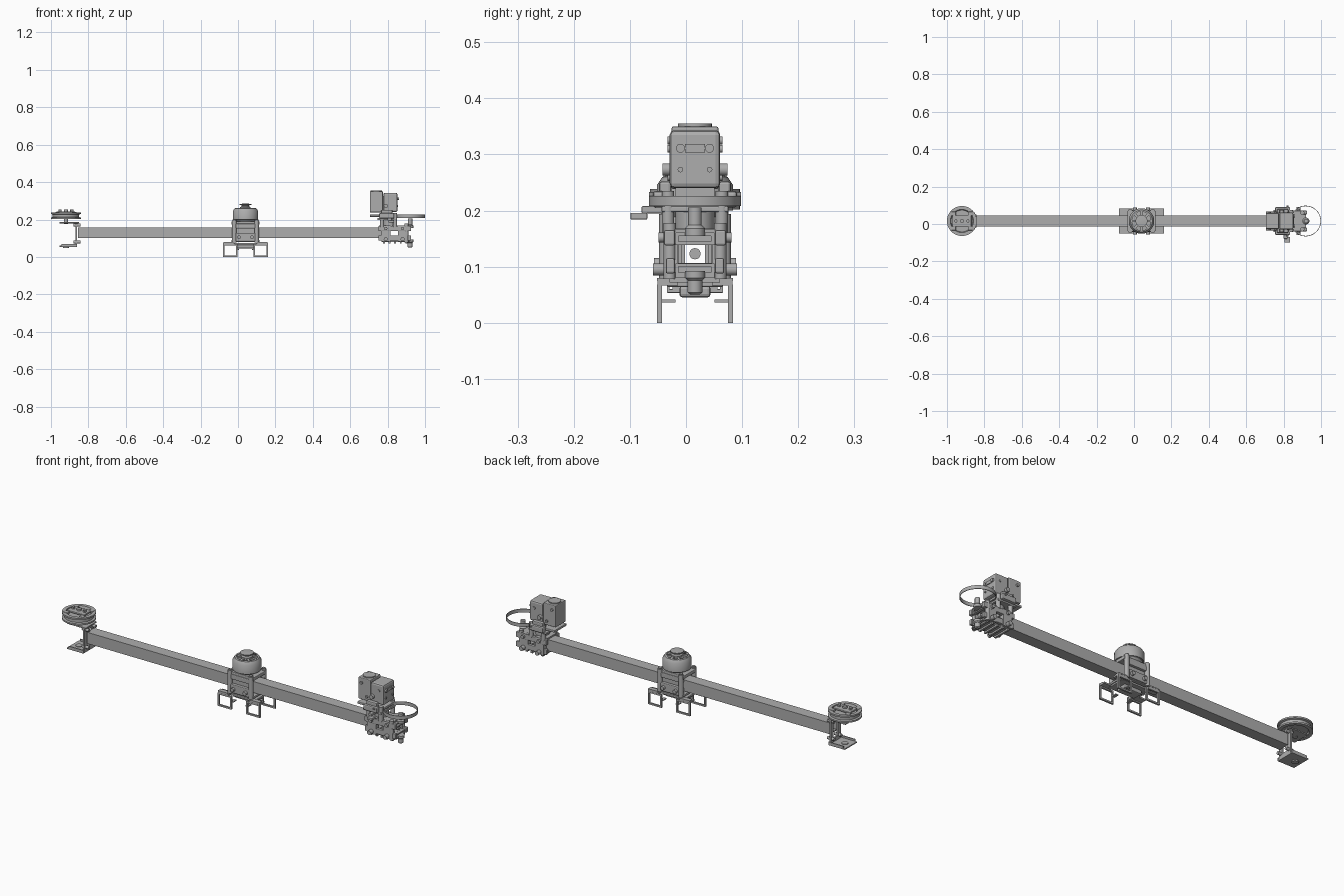
import bpy, bmesh, math
from mathutils import Vector, Matrix

if "Cube" in bpy.data.objects:
    bpy.data.objects.remove(bpy.data.objects["Cube"])

grey = bpy.data.materials.new("machine_grey")
grey.use_nodes = True
colour = (0.42, 0.42, 0.42, 1)
grey.diffuse_color = colour
grey.node_tree.nodes["Principled BSDF"].inputs["Base Color"].default_value = colour

YC = 0.016           # centre line of the whole machine
SIDES = (-1, 1)
TURN = {"z": Matrix(), "x": Matrix.Rotation(math.pi / 2, 4, "Y"),
        "y": Matrix.Rotation(-math.pi / 2, 4, "X")}


def finish(name, bm, smooth=False, bevel=0):
    bmesh.ops.recalc_face_normals(bm, faces=bm.faces)
    mesh = bpy.data.meshes.new(name)
    bm.to_mesh(mesh)
    bm.free()
    mesh.materials.append(grey)
    ob = bpy.data.objects.new(name, mesh)
    bpy.context.collection.objects.link(ob)
    if bevel:
        mod = ob.modifiers.new("edge", "BEVEL")
        mod.width, mod.segments = bevel, 2
    if smooth:
        bpy.ops.object.select_all(action="DESELECT")
        ob.select_set(True)
        bpy.context.view_layer.objects.active = ob
        bpy.ops.object.shade_smooth_by_angle(angle=math.radians(35))
    return ob


def box(name, x, y, z, bevel=0):
    """Box from (low, high) ranges; y is measured from the centre line."""
    bm = bmesh.new()
    bmesh.ops.create_cube(bm, size=1)
    for v in bm.verts:
        v.co = [r[0] if c < 0 else r[1] for c, r in zip(v.co, (x, y, z))]
        v.co.y += YC
    return finish(name, bm, bevel=bevel)


def pair(name, x, y, z, bevel=0):
    for s, side in zip(SIDES, ("right", "left")):
        box(f"{name}_{side}", x, sorted((s * y[0], s * y[1])), z, bevel)


def lathe(name, at, profile, closed=False, axis="z", n=40):
    """Turn (radius, height) points around an axis through a point."""
    bm = bmesh.new()
    rings = []
    for r, h in profile:
        rings.append([bm.verts.new((r * math.cos(a), r * math.sin(a), h))
                      for a in (2 * math.pi * i / n for i in range(n))])
    links = list(zip(rings, rings[1:]))
    if closed:
        links.append((rings[-1], rings[0]))
    else:
        bm.faces.new(rings[0])
        bm.faces.new(rings[-1])
    for a, b in links:
        for i in range(n):
            j = (i + 1) % n
            bm.faces.new((a[i], a[j], b[j], b[i]))
    place = Matrix.Translation(Vector(at) + Vector((0, YC, 0))) @ TURN[axis]
    bmesh.ops.transform(bm, matrix=place, verts=bm.verts)
    return finish(name, bm, smooth=True)


def rod(name, at, r, length, axis="z", n=20):
    return lathe(name, at, [(r, 0), (r, length)], axis=axis, n=n)


def frame(name, axis, at, size, wall, depth):
    """Rectangular ring extruded along x or y, starting at a point."""
    bm = bmesh.new()
    loops = []
    for d in (0, depth):
        for inset in (0, wall):
            w, h = size[0] / 2 - inset, size[1] / 2 - inset
            pts = [(-w, -h), (w, -h), (w, h), (-w, h)]
            loops.append([bm.verts.new(Vector(at) + Vector(
                (d, YC + u, v) if axis == "x" else (u, YC + d, v))) for u, v in pts])
    for a, b in ((0, 1), (1, 3), (3, 2), (2, 0)):
        for i in range(4):
            j = (i + 1) % 4
            bm.faces.new((loops[a][i], loops[a][j], loops[b][j], loops[b][i]))
    return finish(name, bm)


# Long hollow beam
frame("beam", "x", (-0.855, 0, 0.129), (0.058, 0.058), 0.005, 1.64)

# Idler pulley and its bracket
PX = -0.92
lathe("idler_pulley", (PX, 0, 0), [
    (0.012, 0.212), (0.012, 0.225), (0.058, 0.225), (0.062, 0.238), (0.08, 0.238),
    (0.08, 0.23), (0.071, 0.227), (0.071, 0.213), (0.08, 0.21), (0.08, 0.202),
    (0.062, 0.202), (0.058, 0.212)], closed=True, n=56)
rod("idler_axle", (PX, 0, 0.175), 0.011, 0.078)
box("idler_top_clamp", (PX - 0.05, PX + 0.05), (-0.03, 0.03), (0.235, 0.244), 0.003)
for s in SIDES:
    pair("idler_clamp_screw", (PX + s * 0.045 - 0.012, PX + s * 0.045 + 0.012),
         (0.028, 0.05), (0.228, 0.24), 0.002)
    rod("idler_clamp_nut", (PX + s * 0.032, 0, 0.243), 0.009, 0.011, n=6)
box("idler_upper_plate", (-0.955, -0.85), (-0.045, 0.045), (0.18, 0.187), 0.002)
box("idler_lower_plate", (-0.955, -0.86), (-0.05, 0.05), (0.053, 0.06), 0.002)
pair("idler_lower_lip", (-0.945, -0.86), (0.045, 0.05), (0.055, 0.07))
frame("idler_end_plate", "x", (-0.868, 0, 0.122), (0.08, 0.13), 0.022, 0.008)
for z in (0.08, 0.17):
    for s in SIDES:
        rod("idler_bracket_bolt", (-0.88, s * 0.028, z), 0.008, 0.038, "x", 12)
rod("idler_plate_boss", (PX, 0, 0.047), 0.016, 0.016)

# Central carriage around the beam
CX = 0.04
box("carriage_top_plate", (CX - 0.075, CX + 0.075), (-0.055, 0.055), (0.172, 0.19), 0.004)
box("carriage_bottom_plate", (CX - 0.075, CX + 0.075), (-0.055, 0.055), (0.08, 0.092), 0.004)
pair("carriage_side_plate", (CX - 0.055, CX + 0.055), (0.036, 0.044), (0.09, 0.175))
pair("carriage_lower_block", (CX - 0.07, CX + 0.07), (0.042, 0.06), (0.085, 0.128), 0.004)
pair("carriage_upper_block", (CX - 0.07, CX + 0.07), (0.042, 0.058), (0.152, 0.178), 0.004)
box("carriage_base_plate", (CX - 0.08, CX + 0.08), (-0.05, 0.05), (0.064, 0.074), 0.002)
box("carriage_keel", (CX - 0.05, CX + 0.05), (-0.028, 0.028), (0.045, 0.066), 0.006)
for s in SIDES:
    for t in SIDES:
        x, y = CX + s * 0.06, t * 0.052
        rod("carriage_post", (x, y, 0.078), 0.012, 0.116)
        rod("carriage_nut", (x, y, 0.19), 0.009, 0.01, n=6)
        rod("carriage_side_bolt", (CX + s * 0.035, t * 0.066 - 0.007, 0.105), 0.01, 0.014, "y", 12)
        # Hanging square frames with outward ears
        frame("leg_frame", "y", (CX + s * 0.081, t * 0.063 - 0.0045, 0.034), (0.078, 0.068), 0.008, 0.009)
        box("leg_ear", sorted((CX + s * 0.06, CX + s * 0.12)),
            sorted((t * 0.03, t * 0.067)), (0.066, 0.074))
        box("leg_inner_tab", sorted((CX + s * 0.035, CX + s * 0.05)),
            sorted((t * 0.035, t * 0.062)), (0.036, 0.041))
        box("carriage_ear", sorted((CX + s * 0.065, CX + s * 0.118)),
            sorted((t * 0.045, t * 0.068)), (0.074, 0.08))

# Spoked bell motor on the carriage
lathe("bell_motor_stator", (CX, 0, 0), [(0.05, 0.188), (0.06, 0.2), (0.06, 0.235), (0.02, 0.238)])
lathe("bell_motor_shell", (CX, 0, 0), [(0.063, 0.2), (0.068, 0.2), (0.068, 0.245),
      (0.058, 0.26), (0.05, 0.262), (0.05, 0.257), (0.063, 0.243)], closed=True, n=48)
lathe("bell_motor_hub", (CX, 0, 0), [(0.028, 0.236), (0.028, 0.266), (0.02, 0.27),
      (0.02, 0.276), (0.032, 0.278), (0.032, 0.283), (0.01, 0.285)])
for i in range(8):
    spoke = box("bell_motor_spoke", (0.02, 0.056), (-0.006, 0.006), (0.25, 0.262))
    turn = Matrix.Translation((CX, YC, 0)) @ Matrix.Rotation(i * math.pi / 4, 4, "Z")
    spoke.data.transform(turn @ Matrix.Translation((0, -YC, 0)))

# End carriage: open windows along the beam axis
for x in (0.765, 0.855):
    frame("end_carriage_ring", "x", (x, 0, 0.125), (0.108, 0.085), 0.024, 0.05)
pair("end_carriage_rail", (0.75, 0.925), (0.036, 0.052), (0.088, 0.115), 0.003)
pair("end_carriage_upper_rail", (0.75, 0.925), (0.036, 0.055), (0.138, 0.165), 0.003)
box("end_carriage_top", (0.755, 0.9), (-0.04, 0.04), (0.16, 0.168))
box("end_carriage_bottom", (0.77, 0.92), (-0.035, 0.035), (0.08, 0.088))
for i in range(5):
    x = 0.775 + i * 0.03
    box("end_carriage_rib", (x, x + 0.01), (-0.045, 0.045), (0.072, 0.084))
for z in (0.095, 0.15):
    frame("end_face_bar", "x", (0.905, 0, z), (0.07, 0.022), 0.006, 0.014)
rod("beam_end_pin", (0.89, 0, 0.123), 0.01, 0.02, "x")
for s in SIDES:
    for x in (0.79, 0.88):
        rod("end_side_bolt", (x, s * 0.063 - 0.012, 0.095), 0.011, 0.024, "y", 12)
        rod("end_side_screw", (x, s * 0.058 - 0.007, 0.152), 0.009, 0.014, "y", 12)
    rod("end_corner_post", (0.9, s * 0.045, 0.078), 0.011, 0.1)
lathe("end_lower_spindle", (0.92, 0, 0), [(0.008, 0.05), (0.013, 0.054), (0.013, 0.075),
                                          (0.018, 0.08), (0.018, 0.092)], n=24)
lathe("end_upper_spindle", (0.92, 0, 0), [(0.018, 0.155), (0.018, 0.168), (0.012, 0.174),
                                          (0.012, 0.205)], n=24)

# Drive belt loop
lathe("belt_loop", (0.918, 0, 0), [(0.082, 0.208), (0.082, 0.226), (0.079, 0.226),
                                   (0.079, 0.208)], closed=True, n=64)

# Drive motor stack
box("drive_mount_plate", (0.745, 0.85), (-0.06, 0.06), (0.197, 0.208), 0.003)
box("drive_upper_plate", (0.705, 0.85), (-0.05, 0.05), (0.214, 0.226), 0.003)
rod("drive_pulley", (0.81, 0, 0.165), 0.035, 0.06, n=32)
for s in SIDES:
    for x in (0.77, 0.84):
        rod("drive_standoff", (x, s * 0.048, 0.16), 0.011, 0.075)
    box("drive_side_bracket", (0.755, 0.835), sorted((s * 0.05, s * 0.075)), (0.205, 0.235), 0.006)
    box("drive_side_arm", (0.765, 0.825), sorted((s * 0.042, s * 0.064)), (0.23, 0.252), 0.005)
    rod("drive_side_knob", (0.79, s * 0.05 - 0.008, 0.273), 0.011, 0.016, "y", 16)
    rod("drive_side_pin", (0.82, s * 0.074 - 0.008, 0.228), 0.005, 0.016, "y", 10)
box("drive_gearbox", (0.705, 0.775), (-0.042, 0.042), (0.238, 0.35), 0.004)
box("drive_motor_body", (0.778, 0.852), (-0.045, 0.045), (0.24, 0.343), 0.008)
box("drive_motor_bridge", (0.77, 0.785), (-0.035, 0.035), (0.225, 0.325))
rod("drive_gearbox_cap", (0.739, 0, 0.348), 0.03, 0.007, n=32)
box("drive_motor_label_pad", (0.85, 0.856), (-0.018, 0.018), (0.303, 0.319))
for s in SIDES:
    rod("drive_motor_terminal", (0.848, s * 0.026, 0.311), 0.008, 0.012, "x", 16)
    rod("drive_motor_screw", (0.848, s * 0.026, 0.273), 0.005, 0.008, "x", 12)
    for x, z in ((0.725, 0.325), (0.755, 0.26), (0.825, 0.31)):
        rod("drive_housing_screw", (x, s * 0.044 - 0.005, z), 0.007, 0.01, "y", 12)

# Side lever on the front
box("lever_arm", (0.8, 0.82), (-0.095, -0.05), (0.195, 0.208), 0.002)
box("lever_tip", (0.805, 0.835), (-0.115, -0.085), (0.184, 0.196), 0.002)
